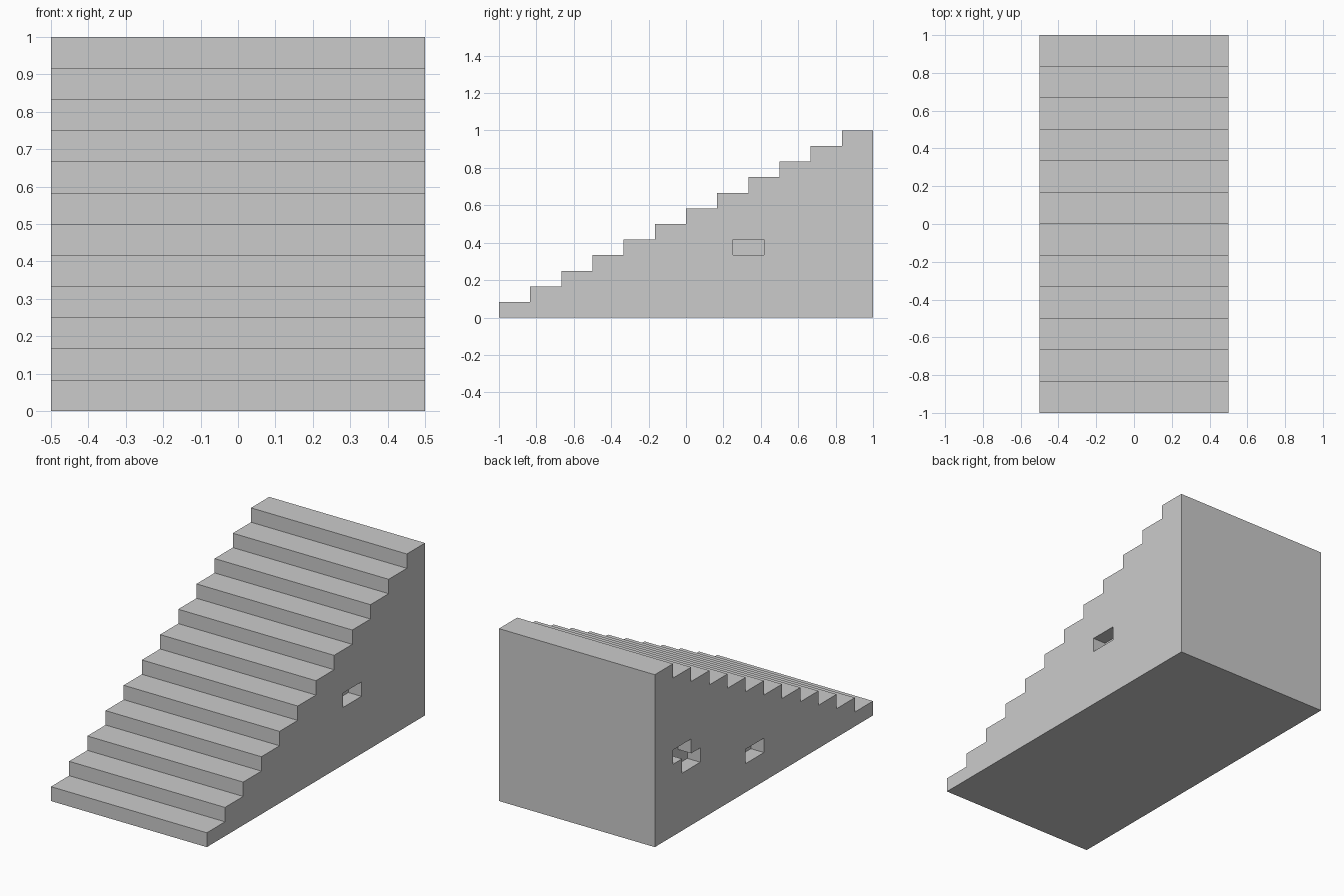
import bpy, bmesh

if "Cube" in bpy.data.objects:
    bpy.data.objects.remove(bpy.data.objects["Cube"])

U = 1 / 12           # brick module: step rise; tread is 2 * U
STEPS = 12
HALF_W = 0.5


def prism(name, profile, x0, x1):
    """Extrude a (y, z) profile along x from x0 to x1."""
    bm = bmesh.new()
    face = bm.faces.new([bm.verts.new((x0, y, z)) for y, z in profile])
    res = bmesh.ops.extrude_face_region(bm, geom=[face])
    verts = [v for v in res["geom"] if isinstance(v, bmesh.types.BMVert)]
    bmesh.ops.translate(bm, verts=verts, vec=(x1 - x0, 0, 0))
    bmesh.ops.recalc_face_normals(bm, faces=bm.faces)
    mesh = bpy.data.meshes.new(name)
    bm.to_mesh(mesh)
    bm.free()
    ob = bpy.data.objects.new(name, mesh)
    bpy.context.collection.objects.link(ob)
    return ob


def brick(y, z):
    """Outline of one missing brick, in module units."""
    return [(y, z), (y + 2, z), (y + 2, z + 1), (y, z + 1)]


# Solid staircase from its stepped side profile
profile = [(1, 0), (-1, 0)]
for i in range(STEPS):
    y, z = -1 + i * 2 * U, (i + 1) * U
    profile += [(y, z), (y + 2 * U, z)]
stairs = prism("staircase", profile, -HALF_W, HALF_W)

# Missing-brick recesses: one on the right, one single and one staggered pair on the left
pair = [(7, 4), (9, 4), (9, 5), (10, 5), (10, 6), (8, 6), (8, 5), (7, 5)]
recesses = [("right_recess", 1, brick(3, 4)),
            ("left_recess", -1, brick(0, 2)),
            ("left_double_recess", -1, pair)]

bpy.context.view_layer.objects.active = stairs
for name, side, outline in recesses:
    points = [(y * U, z * U) for y, z in outline]
    cutter = prism(name + "_cutter", points, side * (HALF_W - U), side * (HALF_W + U))
    cutter.hide_render = True
    mod = stairs.modifiers.new(name, "BOOLEAN")
    mod.operation = "DIFFERENCE"
    mod.solver = "EXACT"
    mod.object = cutter
    bpy.ops.object.modifier_apply(modifier=mod.name)
    bpy.data.objects.remove(cutter)
